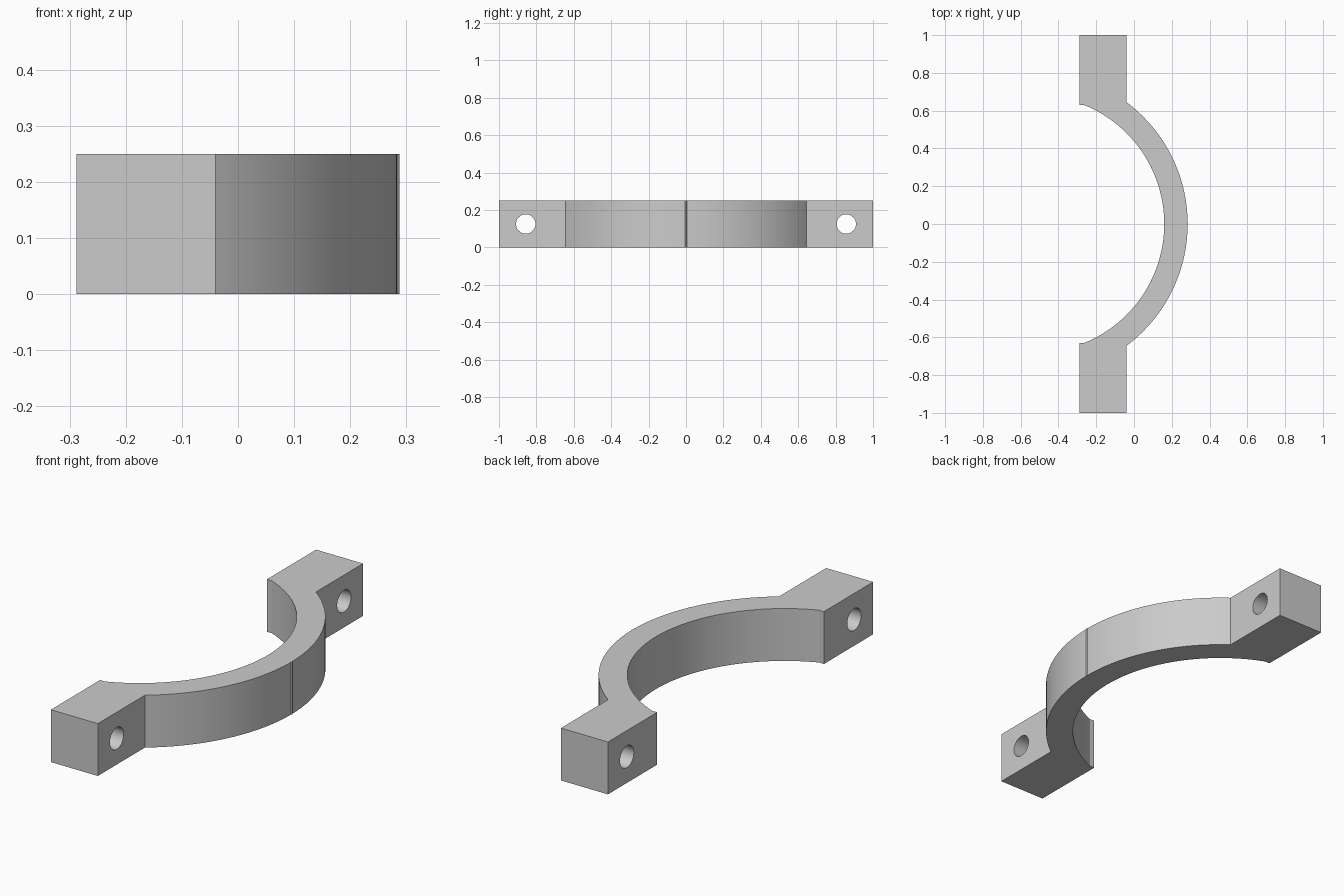
import bpy
import bmesh
from math import asin, acos, cos, sin, pi, radians

if "Cube" in bpy.data.objects:
    bpy.data.objects.remove(bpy.data.objects["Cube"], do_unlink=True)

HEIGHT = 0.25
BACK, FACE, END = -0.288, -0.04, 1.0    # lug extents
CX, R_IN, R_OUT = -0.52, 0.68, 0.804    # concentric band arcs
LUG_IN = 0.629                          # inner edge of each lug
HOLE_Y, HOLE_R = 0.857, 0.052

grey = bpy.data.materials.new("plain grey")
grey.use_nodes = True
colour = (0.6, 0.6, 0.6, 1)
grey.diffuse_color = colour
grey.node_tree.nodes["Principled BSDF"].inputs["Base Color"].default_value = colour


def arc(radius, start, end, steps=48):
    angles = [start + (end - start) * i / steps for i in range(steps + 1)]
    return [(CX + radius * cos(a), radius * sin(a)) for a in angles]


# Clamp outline: two lugs joined by the curved band
outer = acos((FACE - CX) / R_OUT)
inner = asin(LUG_IN / R_IN)
ridge = 0.006
outline = [(BACK, -LUG_IN), (BACK, -END), (FACE, -END)]
outline += arc(R_OUT, -outer, -ridge)
outline += [(-BACK, 0)]                 # fine ridge at the crown
outline += arc(R_OUT, ridge, outer)
outline += [(FACE, END), (BACK, END), (BACK, LUG_IN)]
outline += arc(R_IN, inner, -inner, 96)

bm = bmesh.new()
base = bm.faces.new([bm.verts.new((x, y, 0)) for x, y in outline])
top = bmesh.ops.extrude_face_region(bm, geom=[base])["geom"]
bmesh.ops.translate(bm, vec=(0, 0, HEIGHT),
                    verts=[v for v in top if isinstance(v, bmesh.types.BMVert)])
bmesh.ops.recalc_face_normals(bm, faces=bm.faces)
mesh = bpy.data.meshes.new("clamp_half")
bm.to_mesh(mesh)
bm.free()
mesh.materials.append(grey)
clamp = bpy.data.objects.new("clamp_half", mesh)
bpy.context.collection.objects.link(clamp)

# Bolt holes through the lugs
for side, name in ((-1, "front"), (1, "back")):
    bpy.ops.mesh.primitive_cylinder_add(
        vertices=48, radius=HOLE_R, depth=0.6, rotation=(0, pi / 2, 0),
        location=((BACK + FACE) / 2, side * HOLE_Y, HEIGHT / 2))
    cutter = bpy.context.object
    cutter.name = name + "_bolt_hole_cutter"
    cutter.data.materials.append(grey)
    bpy.context.view_layer.objects.active = clamp
    cut = clamp.modifiers.new(name + "_bolt_hole", "BOOLEAN")
    cut.operation = "DIFFERENCE"
    cut.solver = "EXACT"
    cut.object = cutter
    bpy.ops.object.modifier_apply(modifier=cut.name)
    bpy.data.objects.remove(cutter, do_unlink=True)

bpy.ops.object.select_all(action="DESELECT")
clamp.select_set(True)
bpy.context.view_layer.objects.active = clamp
bpy.ops.object.shade_smooth_by_angle(angle=radians(20))
